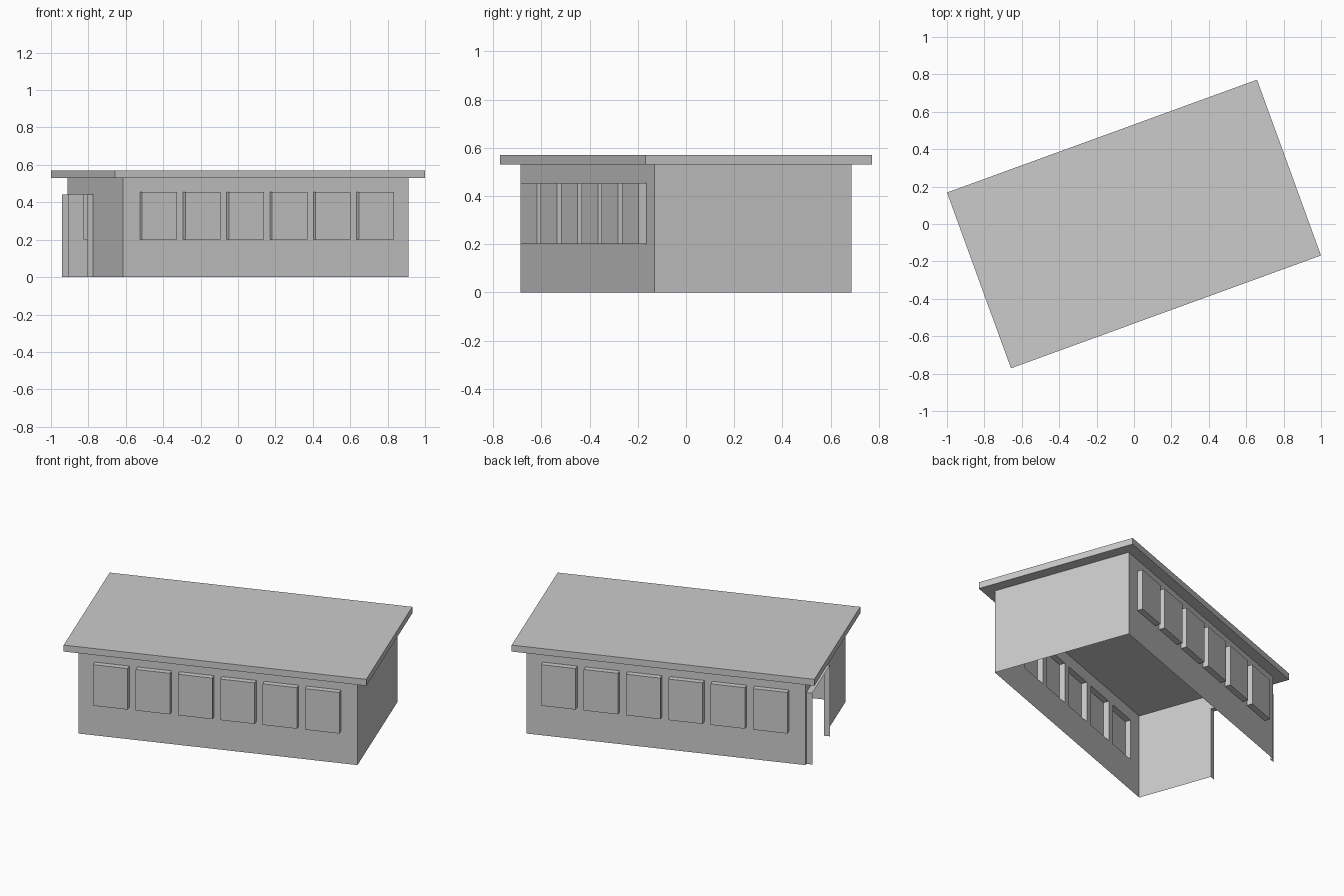
import bpy, bmesh
from math import radians
from mathutils import Matrix, Vector

if "Cube" in bpy.data.objects:
    bpy.data.objects.remove(bpy.data.objects["Cube"])

TURN = Matrix.Rotation(radians(20), 4, 'Z')
HL, HW, H = 0.813, 0.4355, 0.53      # half length, half width, wall height
DEPTH = 0.035                        # how far windows and door frame stand out


def finish(bm, name):
    bmesh.ops.remove_doubles(bm, verts=bm.verts, dist=1e-5)
    mesh = bpy.data.meshes.new(name)
    bm.to_mesh(mesh)
    bm.free()
    bpy.context.collection.objects.link(bpy.data.objects.new(name, mesh))


def wall(name, angle, half, dist, openings=(), z0=0.0, z1=H, panel=True):
    """Single-sheet wall; each opening (u0, u1) is pushed outward as a hollow box."""
    m = TURN @ Matrix.Rotation(radians(angle), 4, 'Z') @ Matrix.Translation((0, -dist, 0))
    bm = bmesh.new()

    def face(pts):
        bm.faces.new([bm.verts.new(m @ Vector(p)) for p in pts])

    def rect(a, b, c, d, y=0.0):
        return [(a, y, c), (b, y, c), (b, y, d), (a, y, d)]

    us = sorted({-half, half, *[u for o in openings for u in o]})
    zs = sorted({0.0, z0, z1, H})
    for a, b in zip(us, us[1:]):
        for c, d in zip(zs, zs[1:]):
            if not ((a, b) in openings and (c, d) == (z0, z1)):
                face(rect(a, b, c, d))
                continue
            inner, outer = rect(a, b, c, d), rect(a, b, c, d, -DEPTH)
            for i in range(4):
                if i == 0 and c == 0:      # no threshold under a door
                    continue
                j = (i + 1) % 4
                face([inner[i], inner[j], outer[j], outer[i]])
            if panel:
                face(outer)
    finish(bm, name)


# Long walls with six raised windows each
WIN, PITCH = 0.20, 0.2468
windows = [(-0.717 + i * PITCH, -0.717 + i * PITCH + WIN) for i in range(6)]
wall("front_wall", 0, HL, HW, windows, 0.20, 0.455)
wall("back_wall", 180, HL, HW, windows, 0.20, 0.455)

# End walls: one plain, one with an open door frame
wall("right_wall", 90, HW, HL)
wall("left_wall", -90, HW, HL, [(-0.418, -0.03)], 0.0, 0.443, panel=False)

# Flat overhanging roof slab
bm = bmesh.new()
bmesh.ops.create_cube(bm, size=1, matrix=TURN @ Matrix.Translation((0, 0, 0.55))
                      @ Matrix.Diagonal((1.764, 1.0, 0.04, 1)))
finish(bm, "roof")
